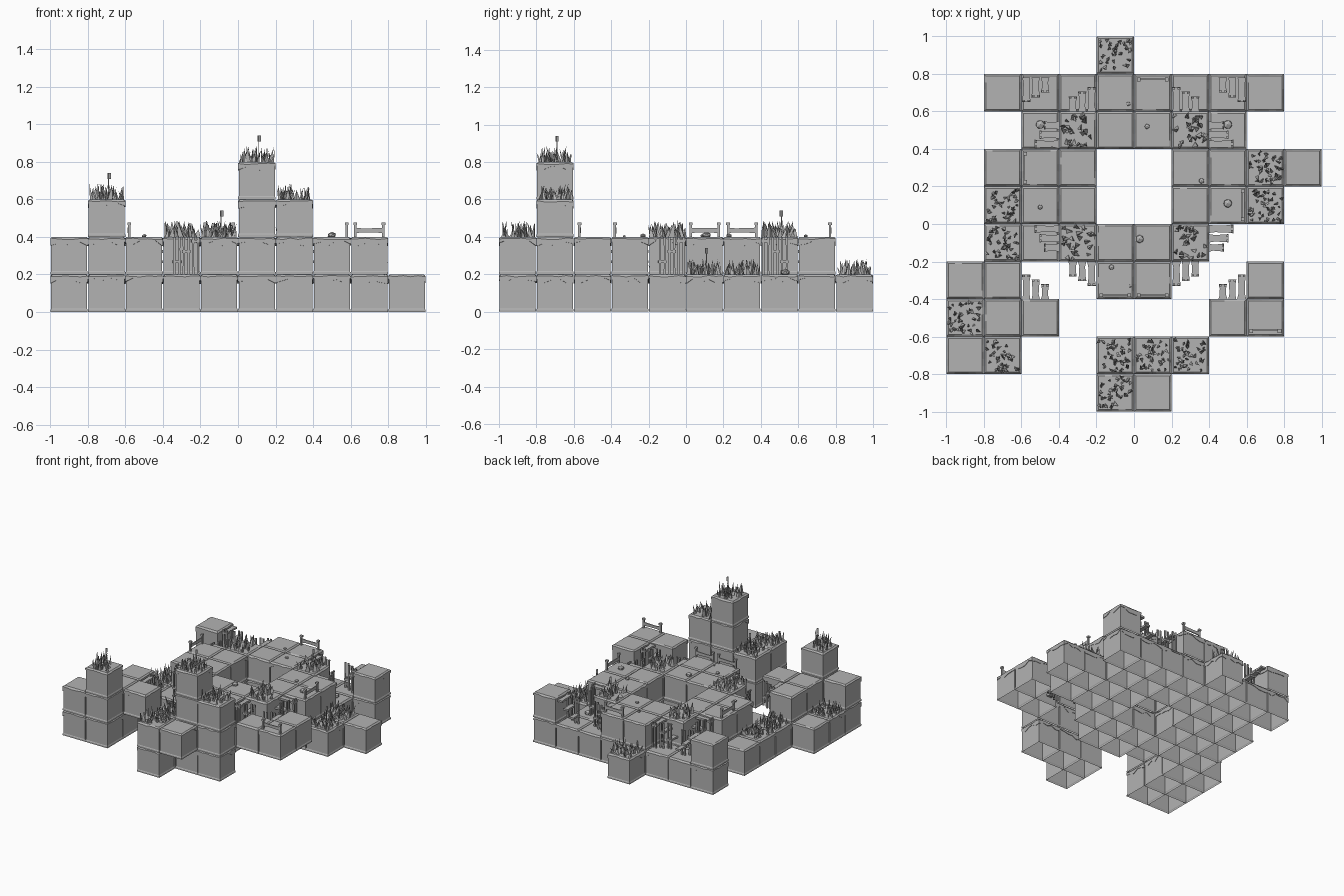
import bpy, bmesh, math, random
from mathutils import Vector, Matrix

random.seed(7)
cube = bpy.data.objects.get("Cube")
if cube:
    bpy.data.objects.remove(cube, do_unlink=True)

GREY = bpy.data.materials.new("stone_grey")
GREY.use_nodes = True
GREY.diffuse_color = (0.45, 0.45, 0.45, 1)
GREY.node_tree.nodes["Principled BSDF"].inputs["Base Color"].default_value = (0.45, 0.45, 0.45, 1)

S = 0.2  # block size


def finish(bm, name):
    mesh = bpy.data.meshes.new(name)
    bm.to_mesh(mesh)
    bm.free()
    mesh.materials.append(GREY)
    ob = bpy.data.objects.new(name, mesh)
    bpy.context.collection.objects.link(ob)
    return ob


def box(bm, centre, size, turn=0.0):
    m = Matrix.Translation(centre) @ Matrix.Rotation(turn, 4, 'Z') @ Matrix.Diagonal((*size, 1))
    bmesh.ops.create_cube(bm, size=1, matrix=m)


def square_ring(r, seg=5):
    pts = []
    for k in range(4):
        rot = Matrix.Rotation(k * math.pi / 2, 3, 'Z')
        pts += [rot @ Vector((r, -r + 2 * r * s / seg, 0)) for s in range(seg)]
    return pts


# Block: open-bottomed shell with a foot rim and a ragged overhanging cap
def block(bm, x, y, z):
    n = len(square_ring(1))
    ragged = [random.uniform(0.150, 0.182) for _ in range(n)]
    rough = [random.uniform(0.186, 0.194) for _ in range(n)]
    layers = [(0.099, [0] * n), (0.099, [0.012] * n), (0.096, [0.018] * n),
              (0.096, ragged), (0.0995, ragged), (0.0995, rough), (0.089, [S] * n)]
    rings = []
    for r, heights in layers:
        rings.append([bm.verts.new(p + Vector((x, y, z + h)))
                      for p, h in zip(square_ring(r), heights)])
    for a, b in zip(rings, rings[1:]):
        for k in range(n):
            q = (k + 1) % n
            bm.faces.new((a[k], a[q], b[q], b[k]))
    bm.faces.new(rings[-1])


# Grass: a patch of leaning three-sided blades
def grass(bm, x, y, z, count, width):
    for _ in range(count):
        base = Vector((x + random.uniform(-.085, .085), y + random.uniform(-.085, .085), z - 0.002))
        a = random.uniform(0, math.tau)
        r = width * random.uniform(0.6, 1.1)
        lean = Vector((random.uniform(-.02, .02), random.uniform(-.02, .02), random.uniform(.04, .09)))
        foot = [bm.verts.new(base + Vector((r * math.cos(a + t), r * math.sin(a + t), 0)))
                for t in (0, 2.4, 3.9)]
        tip = bm.verts.new(base + lean)
        for k in range(3):
            bm.faces.new((foot[k], foot[(k + 1) % 3], tip))


def flower(bm, x, y, z):
    box(bm, (x, y, z + 0.06), (0.004, 0.004, 0.12))
    box(bm, (x + 0.003, y, z + 0.125), (0.013, 0.013, 0.03), 0.5)


# Layout, back row first: digits are plain stacks, letters are grassy stacks,
# f is a raised block with nothing under it
LAYOUT = ["....a.....",
          ".21122112.",
          "..1b22b1..",
          ".122..22a1",
          ".a22..22a.",
          ".a1b22b...",
          "12..22..f.",
          "a2f....ff.",
          "2c..bdc...",
          "....bf...."]
FLOWERS = {(5, 8), (1, 8), (4, 8), (6, 2), (8, 4)}

blocks, turf, blooms = bmesh.new(), bmesh.new(), bmesh.new()
for row, line in enumerate(LAYOUT):
    for col, ch in enumerate(line):
        if ch == '.':
            continue
        x, y = (col - 4.5) * S, (4.5 - row) * S
        grassy = ch in "abcd"
        top = "abcd".index(ch) + 1 if grassy else 2 if ch == 'f' else int(ch)
        for level in range(1 if ch == 'f' else 0, top):
            block(blocks, x, y, level * S)
        if grassy:
            corner = col in (3, 6) and row in (2, 5)
            grass(turf, x, y, top * S, 26 if corner else 40, 0.02 if corner else 0.013)
            if (col, row) in FLOWERS:
                flower(blooms, x + 0.01, y + 0.01, top * S)
finish(blocks, "stone_blocks")
finish(turf, "grass_blades")
finish(blooms, "flower_spikes")


# Waisted plank lying from one point to another, flat across the given side vector
def plank(bm, start, along, side, up):
    lower, upper = [], []
    for t, w in ((0, 1), (0.25, 0.75), (0.7, 0.8), (1, 1)):
        w *= random.uniform(0.9, 1.05)
        for sgn in (-1, 1):
            p = start + along * t + side * (sgn * w / 2)
            lower.append(bm.verts.new(p))
            upper.append(bm.verts.new(p + up))
    for k in (0, 2, 4):
        bm.faces.new((upper[k], upper[k + 1], upper[k + 3], upper[k + 2]))
        bm.faces.new((lower[k], lower[k + 2], lower[k + 3], lower[k + 1]))
        bm.faces.new((lower[k], upper[k], upper[k + 2], lower[k + 2]))
        bm.faces.new((lower[k + 1], lower[k + 3], upper[k + 3], upper[k + 1]))
    for k in (0, 6):
        bm.faces.new((lower[k], lower[k + 1], upper[k + 1], upper[k]))


# Stairs: three stepped treads on slatted posts, mirrored left to right
# (upper corner, direction away from the landing, tread direction)
STAIRS = [((-.2, -.2), (-1, 0), (0, -1)), ((-.4, 0), (0, -1), (-1, 0)),
          ((-.6, -.4), (1, 0), (0, 1)), ((-.6, .78), (1, 0), (0, -1)),
          ((-.2, .6), (-1, 0), (0, 1)), ((-.4, .4), (0, 1), (-1, 0))]
stairs = bmesh.new()
for mirror in (1, -1):
    for corner, step, tread in STAIRS:
        o, s, t = (Vector((v[0] * mirror, v[1], 0)) for v in (corner, step, tread))
        for k in range(3):
            length = 0.13 - 0.025 * k
            top = 0.385 - 0.055 * k
            mid = o + s * (0.026 + 0.05 * k)
            plank(stairs, mid + Vector((0, 0, top - 0.015)), t * length, s * 0.046, Vector((0, 0, 0.015)))
            for off in (-0.013, 0.013):
                foot = mid + s * off + t * (length - 0.012)
                plank(stairs, foot + Vector((0, 0, S)), Vector((0, 0, 0.2)), s * 0.014, t * 0.01)
finish(stairs, "wooden_stairs")

# Fences: two capped posts and a wavy rail, given by centre and direction
FENCES = [((.1, .77), (1, 0)), ((-.58, .3), (0, 1)), ((.58, .1), (0, 1)),
          ((-.1, -.38), (1, 0)), ((.1, -.38), (1, 0)), ((.7, -.57), (1, 0))]
fences = bmesh.new()
for centre, way in FENCES:
    c, d = Vector((*centre, 0.4)), Vector((*way, 0))
    for sgn in (-1, 1):
        p = c + d * (sgn * 0.075)
        box(fences, p + Vector((0, 0, 0.032)), (0.013, 0.013, 0.064))
        box(fences, p + Vector((0, 0, 0.07)), (0.02, 0.02, 0.014))
    plank(fences, c + d * -0.07 + Vector((0, 0, 0.035)), d * 0.14, Vector((0, 0, 0.03)),
          Vector((-d.y, d.x, 0)) * 0.008)
finish(fences, "low_fences")

# Pebbles: position, base height and radius
PEBBLES = [(-.5, .53, .2, .026), (.5, .53, .2, .026), (.5, .11, .4, .025), (.03, -.08, .4, .024),
           (.07, .52, .4, .015), (.36, .23, .4, .016), (-.5, .09, .4, .014),
           (-.12, -.23, .4, .016), (-.03, .64, .4, .012), (-.02, -.33, .4, .009)]
pebbles = bmesh.new()
for x, y, z, r in PEBBLES:
    m = Matrix.Translation((x, y, z + r * 0.4)) @ Matrix.Diagonal((1, 1, 0.7, 1))
    bmesh.ops.create_icosphere(pebbles, subdivisions=1, radius=r, matrix=m)
finish(pebbles, "pebbles")
